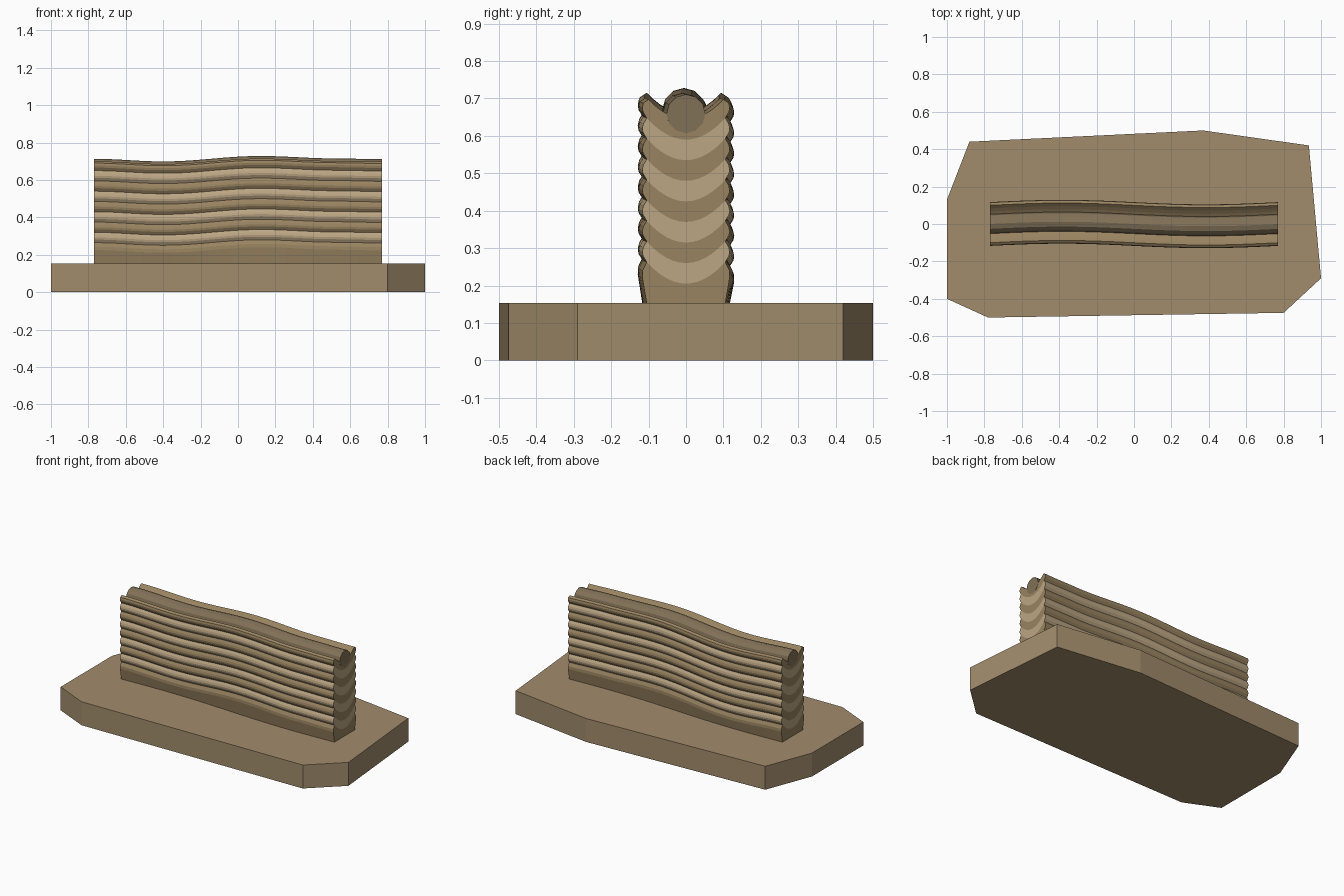
import bpy, bmesh, math

if "Cube" in bpy.data.objects:
    bpy.data.objects.remove(bpy.data.objects["Cube"])

PITCH, RISE, HALF_LEN, STEPS = 0.055, 0.06, 0.77, 48


def material(name, rgb):
    m = bpy.data.materials.new(name)
    m.diffuse_color = (*rgb, 1)
    m.use_nodes = True
    m.node_tree.nodes["Principled BSDF"].inputs["Base Color"].default_value = m.diffuse_color
    return m


PLATE = material("plate_tan", (0.36, 0.265, 0.15))
DARK = material("layer_tan", (0.32, 0.23, 0.12))
LIGHT = material("layer_light", (0.5, 0.38, 0.23))
BEAD = material("bead_brown", (0.22, 0.165, 0.095))


def make_object(name, bm, mat):
    bmesh.ops.recalc_face_normals(bm, faces=bm.faces)
    mesh = bpy.data.meshes.new(name)
    bm.to_mesh(mesh)
    bm.free()
    mesh.materials.append(mat)
    ob = bpy.data.objects.new(name, mesh)
    bpy.context.collection.objects.link(ob)
    return ob


# Gentle wander of the deposition path, sideways and in height
HEIGHT = [(-0.77, 0), (-0.4, -0.014), (0.12, 0.015), (0.52, 0.002), (0.77, -0.002)]


def wander(x):
    dy = -0.012 * math.sin(math.pi * x / HALF_LEN)
    for (a, za), (b, zb) in zip(HEIGHT, HEIGHT[1:]):
        if x <= b + 1e-6:
            t = (1 - math.cos(math.pi * (x - a) / (b - a))) / 2
            return dy, za + (zb - za) * t
    return dy, HEIGHT[-1][1]


# Sweep a y-z profile along the wandering path
def sweep(name, profile, mat, half=HALF_LEN, fixed_below=0.16):
    bm = bmesh.new()
    rings = []
    for i in range(STEPS + 1):
        x = HALF_LEN * (2 * i / STEPS - 1)
        dy, dz = wander(x)
        rings.append([bm.verts.new((x * half / HALF_LEN, y + dy,
                                    z + (dz if z > fixed_below else 0)))
                      for y, z in profile])
    n = len(profile)
    for a, b in zip(rings, rings[1:]):
        for j in range(n):
            k = (j + 1) % n
            bm.faces.new((a[j], a[k], b[k], b[j]))
    bm.faces.new(rings[0])
    bm.faces.new(rings[-1])
    return make_object(name, bm, mat)


# Sagging arc, lowest in the middle
def sag(c, half_width, segments=12):
    ys = [half_width * (2 * i / segments - 1) for i in range(segments + 1)]
    return [(y, c + RISE * (y / 0.107) ** 2) for y in ys]


# Base plate with an irregular outline
outline = [(-1, 0.13), (-1, -0.4), (-0.78, -0.5), (0.8, -0.475),
           (1, -0.29), (0.935, 0.42), (0.37, 0.5), (-0.88, 0.44)]
bm = bmesh.new()
base = bm.faces.new([bm.verts.new((x, y, 0)) for x, y in outline])
ext = bmesh.ops.extrude_face_region(bm, geom=[base])
bmesh.ops.translate(bm, vec=(0, 0, 0.153),
                    verts=[v for v in ext["geom"] if isinstance(v, bmesh.types.BMVert)])
make_object("base_plate", bm, PLATE)

# Foot layer that meets the plate
top = sag(0.207, 0.105)
sweep("foot_layer", [(-0.103, 0.14), (0.103, 0.14), (0.117, 0.225), (0.116, 0.243)]
      + top[::-1] + [(-0.116, 0.243), (-0.117, 0.225)], DARK)

# Stacked crescent layers with bulging sides
for k in range(1, 9):
    c = 0.152 + PITCH * k
    low, high = sag(c, 0.105), sag(c + PITCH, 0.105 if k < 8 else 0.1)
    edge = c + RISE
    right = [(0.115, edge + 0.014), (0.117, edge + 0.025), (0.114, edge + 0.038)]
    left = [(-y, z) for y, z in right[::-1]]
    sweep(f"wall_layer_{k}", low + right + high[::-1] + left, LIGHT if k % 2 else DARK)

# Round bead resting in the top valley
ring = [(0.052 * math.cos(math.tau * i / 12), 0.661 + 0.052 * math.sin(math.tau * i / 12))
        for i in range(12)]
sweep("top_bead", ring, BEAD, half=HALF_LEN + 0.001)
